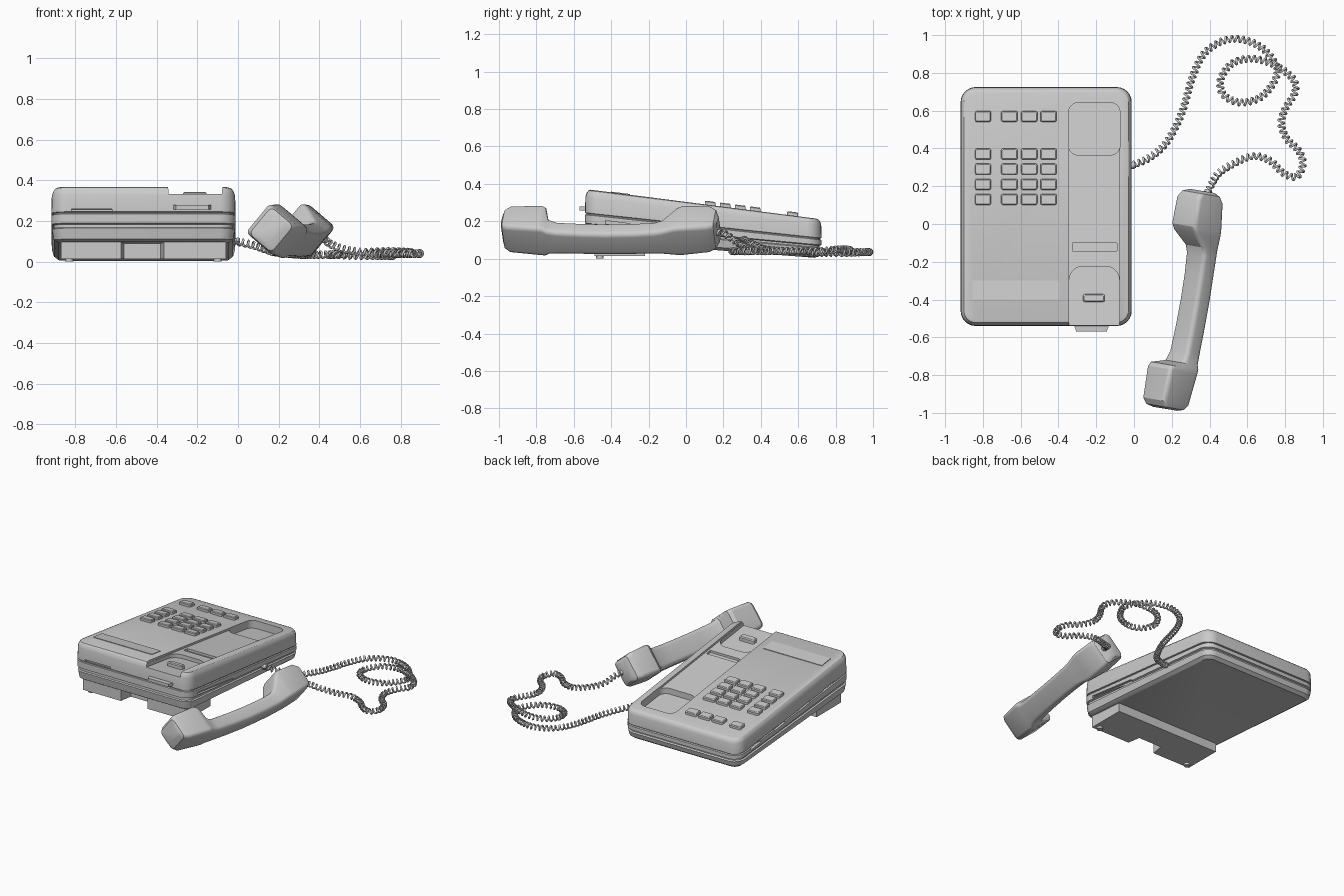
import bpy, bmesh
from math import sin, cos, pi, radians
from mathutils import Vector

if "Cube" in bpy.data.objects:
    bpy.data.objects.remove(bpy.data.objects["Cube"])


def rounded_rect(x0, x1, y0, y1, r, n=5):
    r = min(r, (x1 - x0) * .49, (y1 - y0) * .49)
    pts = []
    for k, (cx, cy) in enumerate([(x1 - r, y1 - r), (x0 + r, y1 - r), (x0 + r, y0 + r), (x1 - r, y0 + r)]):
        for i in range(n + 1):
            a = (k + i / n) * pi / 2
            pts.append((cx + r * cos(a), cy + r * sin(a)))
    return pts


def loft(name, rings, smooth=30):
    """Bridge equal-length point rings and cap both ends."""
    bm = bmesh.new()
    vs = [[bm.verts.new(p) for p in ring] for ring in rings]
    n = len(rings[0])
    for a, b in zip(vs, vs[1:]):
        for i in range(n):
            j = (i + 1) % n
            bm.faces.new((a[i], a[j], b[j], b[i]))
    bm.faces.new(vs[0][::-1])
    bm.faces.new(vs[-1])
    bmesh.ops.recalc_face_normals(bm, faces=bm.faces)
    me = bpy.data.meshes.new(name)
    bm.to_mesh(me)
    bm.free()
    ob = bpy.data.objects.new(name, me)
    bpy.context.collection.objects.link(ob)
    if smooth:
        shade(ob, smooth)
    return ob


def activate(ob):
    bpy.ops.object.select_all(action='DESELECT')
    ob.select_set(True)
    bpy.context.view_layer.objects.active = ob


def shade(ob, angle=30):
    activate(ob)
    bpy.ops.object.shade_smooth_by_angle(angle=radians(angle))


def deck(y):
    """Height of the sloping top surface."""
    return .37 - .128 * (y + .52)


def deck_slab(name, x0, x1, y0, y1, lo, hi, r=.01, bevel=0.0):
    """Rounded block whose floor and top follow the deck slope."""
    def ring(inset, off):
        return [(x, y, deck(y) + off) for x, y in
                rounded_rect(x0 + inset, x1 - inset, y0 + inset, y1 - inset, r)]
    rings = [ring(0, lo), ring(0, hi - bevel)]
    if bevel:
        rings.append(ring(bevel, hi))
    return loft(name, rings)


def cut(body, cutter):
    cutter.hide_render = True
    m = body.modifiers.new("cut", 'BOOLEAN')
    m.operation, m.solver, m.object = 'DIFFERENCE', 'EXACT', cutter
    activate(body)
    bpy.ops.object.modifier_apply(modifier=m.name)
    bpy.data.objects.remove(cutter)


# Wedge-shaped body: (inset, height at front, height at back)
X0, X1, Y0, Y1 = -.918, -.012, -.54, .725
levels = [(.035, .10, .002), (.012, .112, .02), (.002, .165, .055), (.012, .17, .06), (.012, .185, .068),
          (0, .19, .073), (0, .235, .10), (.008, .238, .103), (.008, .243, .107), (0, .246, .11),
          (.002, .33, .18), (.008, .352, .198), (.018, .367, .208), (.03, deck(Y0), deck(Y1))]
rings = []
for inset, zf, zb in levels:
    rings.append([(x, y, zf + (zb - zf) * (y - Y0) / (Y1 - Y0)) for x, y in
                  rounded_rect(X0 + inset, X1 - inset, Y0 + inset, Y1 - inset, .08 - inset, 6)])
body = loft("phone_body", rings, 0)

# Handset channel, cradle wells, label slot and side slots
cut(body, deck_slab("channel_cutter", -.345, -.076, -.7, .42, -.014, .1, .004))
cut(body, deck_slab("ear_well_cutter", -.346, -.074, .365, .642, -.055, .1, .05))
cut(body, deck_slab("mouth_well_cutter", -.343, -.078, -.75, -.225, -.04, .1, .07))
cut(body, deck_slab("label_slot_cutter", -.325, -.09, -.145, -.10, -.03, .1, .004))
cut(body, deck_slab("front_slot_cutter", -.82, -.62, -.60, -.527, -.125, -.113, .002))
cut(body, deck_slab("right_slot_cutter", -.03, .05, -.43, -.04, -.172, -.155, .002))
for y in (-.35, -.08, .2, .47):
    cut(body, deck_slab("left_slot_cutter", -1, -.902, y, y + .12, -.128, -.114, .002))
shade(body)

# Keypad: one top row and four lower rows
for r, y in enumerate((.57, .37, .29, .21, .13)):
    for c, x in enumerate((-.80, -.66, -.555, -.453)):
        deck_slab(f"key_{r}_{c}", x - .043, x + .043, y - .029, y + .029, -.01, .02, .008, .005)

# Index card window, hook button, front catch
deck_slab("card_window", -.855, -.395, -.40, -.30, -.01, .004, .003)
deck_slab("hook_button", -.27, -.155, -.413, -.37, -.05, -.012, .01, .006)
loft("front_catch", [[(-.32, -.53, z), (-.13, -.53, z), (-.145, -.57, z), (-.305, -.57, z)] for z in (.257, .278)])

# Notched front stand and its feet
plan = [(-.87, -.49), (-.575, -.49), (-.56, -.40), (-.38, -.40), (-.365, -.49), (-.06, -.49), (-.06, -.22), (-.87, -.22)]
loft("front_stand", [[(x, y, z) for x, y in plan] for z in (.014, .12)])
for side, x in (("left", -.83), ("right", -.10)):
    loft(f"foot_{side}", [[(x + .02 * cos(i * pi / 8), -.46 + .02 * sin(i * pi / 8), z) for i in range(16)]
                          for z in (0, .02)])

# Handset: sections (along, back height, face height, half width), rolled onto its side
sections = [(-.585, .09, .17, .07), (-.575, .06, .205, .086), (-.545, .04, .225, .095), (-.375, .02, .225, .10),
            (-.352, .017, .21, .099), (-.33, .015, .125, .085), (-.28, .01, .108, .079), (-.14, .003, .102, .076),
            (0, 0, .10, .075), (.14, .003, .102, .076), (.25, .008, .108, .079), (.29, .012, .122, .083),
            (.36, .02, .205, .098), (.39, .022, .225, .10), (.535, .04, .225, .095), (.57, .06, .205, .086),
            (.585, .09, .17, .07)]
a, roll = .168, radians(50)
along = Vector((sin(a), cos(a), 0))
across = Vector((cos(a), -sin(a), 0))
face = across * -sin(roll) + Vector((0, 0, cos(roll)))
width = across * cos(roll) + Vector((0, 0, sin(roll)))
base = Vector((.36, -.418, .072))
loft("handset", [[base + along * s + width * w + face * h for w, h in rounded_rect(-hw, hw, hb, ht, .026)]
                 for s, hb, ht, hw in sections])

# Coiled cord
path = [Vector(p) for p in [
    (-.01, .31, .10), (.08, .35, .08), (.17, .43, .05), (.25, .58, .04), (.31, .78, .035), (.37, .90, .035),
    (.46, .965, .035), (.55, .98, .035), (.65, .95, .035), (.72, .89, .032), (.76, .81, .03), (.72, .72, .03),
    (.65, .66, .03), (.55, .645, .03), (.47, .69, .035), (.46, .77, .035), (.52, .85, .04), (.61, .875, .045),
    (.70, .86, .05), (.79, .815, .05), (.85, .755, .045), (.85, .69, .04), (.80, .61, .04), (.78, .53, .04),
    (.81, .45, .04), (.87, .39, .04), (.895, .32, .04), (.86, .25, .04), (.79, .27, .04), (.72, .335, .04),
    (.63, .36, .045), (.53, .32, .06), (.45, .27, .09), (.41, .21, .13), (.385, .155, .145)]]
ext = [path[0] * 2 - path[1]] + path + [path[-1] * 2 - path[-2]]
line = []
for p0, p1, p2, p3 in zip(ext, ext[1:], ext[2:], ext[3:]):
    for i in range(60):
        t = i / 60
        line.append(.5 * (2 * p1 + (p2 - p0) * t + (2 * p0 - 5 * p1 + 4 * p2 - p3) * t * t
                          + (3 * p1 - p0 - 3 * p2 + p3) * t ** 3))


def tube(name, pts, radius):
    cu = bpy.data.curves.new(name, 'CURVE')
    cu.dimensions, cu.bevel_depth, cu.bevel_resolution, cu.use_fill_caps = '3D', radius, 1, True
    sp = cu.splines.new('POLY')
    sp.points.add(len(pts) - 1)
    for p, q in zip(sp.points, pts):
        p.co = (*q, 1)
    ob = bpy.data.objects.new(name, cu)
    bpy.context.collection.objects.link(ob)
    activate(ob)
    bpy.ops.object.convert(target='MESH')
    shade(bpy.context.object, 60)


coil, travelled, next_at, pitch = [], 0, 0, .029
for p, q in zip(line, line[1:]):
    d = (q - p).length
    tan = (q - p).normalized()
    side = tan.cross(Vector((0, 0, 1))).normalized()
    up = side.cross(tan)
    while next_at <= travelled + d:
        ang = 2 * pi * next_at / pitch
        coil.append(p + tan * (next_at - travelled) + (side * cos(ang) + up * sin(ang)) * .016)
        next_at += pitch / 12
    travelled += d
tube("coiled_cord", coil, .0058)

# Cord plugs at the body and the handset
tube("body_plug", [(-.04, .30, .105), (.005, .315, .10)], .018)
tube("handset_plug", [(.37, .12, .15), (.393, .18, .14)], .018)
